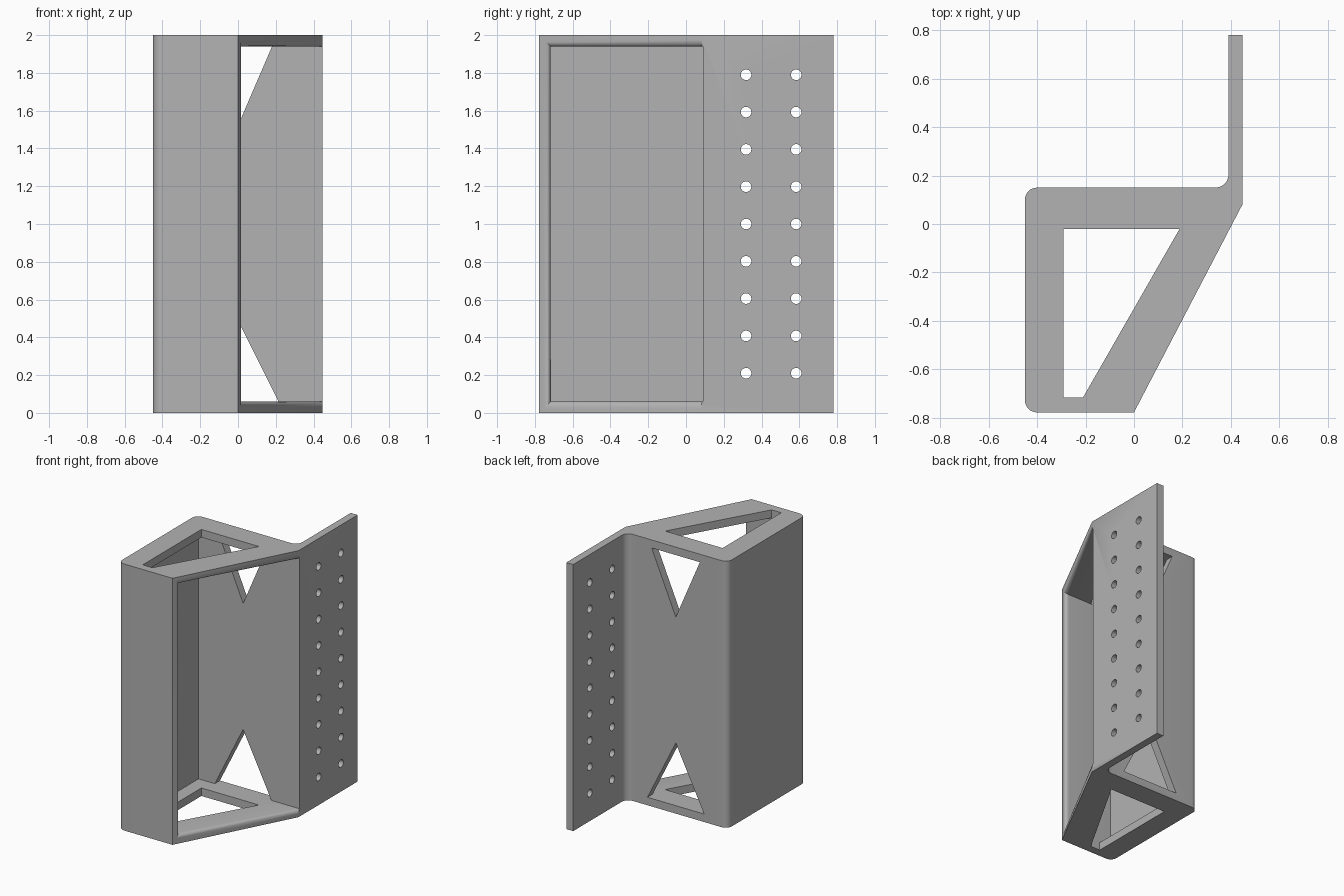
import bpy, bmesh, math
from mathutils import Vector

cube = bpy.data.objects.get("Cube")
if cube:
    bpy.data.objects.remove(cube)

HEIGHT = 2.0
WALL = 0.06
SLANT_A, SLANT_B = Vector((0.0, -0.777)), Vector((0.447, 0.08))

grey = bpy.data.materials.new("plain grey")
grey.use_nodes = True
colour = (0.45, 0.45, 0.45, 1)
grey.diffuse_color = colour
grey.node_tree.nodes["Principled BSDF"].inputs["Base Color"].default_value = colour


def arc(cx, cy, r, start, end, steps=8):
    angles = [math.radians(start + (end - start) * i / steps) for i in range(steps + 1)]
    return [(cx + r * math.cos(a), cy + r * math.sin(a)) for a in angles]


def prism(name, points, start, end, axis="z"):
    """Extrude a profile: (x, y) along z, (x, z) along y or (y, z) along x."""
    def place(p, d):
        return {"z": (p[0], p[1], d), "y": (p[0], d, p[1]), "x": (d, p[0], p[1])}[axis]
    bm = bmesh.new()
    low = [bm.verts.new(place(p, start)) for p in points]
    high = [bm.verts.new(place(p, end)) for p in points]
    bm.faces.new(low)
    bm.faces.new(high)
    for i in range(len(points)):
        j = (i + 1) % len(points)
        bm.faces.new((low[i], low[j], high[j], high[i]))
    bmesh.ops.recalc_face_normals(bm, faces=bm.faces)
    mesh = bpy.data.meshes.new(name)
    bm.to_mesh(mesh)
    bm.free()
    obj = bpy.data.objects.new(name, mesh)
    bpy.context.collection.objects.link(obj)
    return obj


def cut(target, cutters):
    for c in cutters:
        mod = target.modifiers.new("cut", "BOOLEAN")
        mod.operation, mod.solver, mod.object = "DIFFERENCE", "EXACT", c
    bpy.context.view_layer.update()
    graph = bpy.context.evaluated_depsgraph_get()
    mesh = bpy.data.meshes.new_from_object(target.evaluated_get(graph))
    target.modifiers.clear()
    target.data = mesh
    for c in cutters:
        bpy.data.objects.remove(c)


# Outer body with rounded corners and the mounting flange
outline = [tuple(SLANT_A), tuple(SLANT_B), (0.447, 0.78), (0.39, 0.78)]
outline += arc(0.335, 0.205, 0.055, 0, -90)
outline += arc(-0.4, 0.1, 0.05, 90, 180)
outline += arc(-0.4, -0.727, 0.05, 180, 270)
bracket = prism("bracket_body", outline, 0, HEIGHT)

# Hollow inside, open on the slanted side
cavity = prism("cavity_cutter", [(-0.39, -0.717), (0.8, -0.717), (0.8, 0.089), (-0.39, 0.089)],
               WALL, HEIGHT - WALL)
# Keep the flange clear of the cavity
slope = (SLANT_B - SLANT_A).normalized()
cut(bracket, [cavity])

# Rounded inner rim of the opening
bm = bmesh.new()
bm.from_mesh(bracket.data)
normal = Vector((slope.y, -slope.x))


def on_rim(v):
    inside = WALL - 0.001 < v.co.z < HEIGHT - WALL + 0.001
    return inside and abs((v.co.xy - SLANT_A).dot(normal)) < 0.006 and v.co.y < 0.1


rim = [e for e in bm.edges if all(on_rim(v) for v in e.verts)
       and min(v.co.y for v in e.verts) < 0]
bmesh.ops.bevel(bm, geom=rim, offset=0.042, segments=6, profile=0.5, affect="EDGES")
bm.to_mesh(bracket.data)
bm.free()

# Window through both end plates
cutters = [prism("plate_window", [(-0.29, -0.715), (-0.21, -0.715), (0.188, -0.02), (-0.29, -0.02)],
                 -0.1, HEIGHT + 0.1)]
# Triangular windows in the back wall
for name, points in (("upper_window", [(-0.22, 1.94), (0.18, 1.94), (-0.02, 1.475)]),
                     ("lower_window", [(-0.255, 0.06), (0.215, 0.06), (-0.02, 0.53)])):
    cutters.append(prism(name, points, 0.05, 0.3, "y"))
# Two columns of nine screw holes in the flange
for y in (0.318, 0.583):
    for row in range(9):
        ring = arc(y, 0.21 + row * 0.1975, 0.028, 0, 360, 24)[:-1]
        cutters.append(prism("screw_hole", ring, 0.3, 0.6, "x"))
cut(bracket, cutters)

bracket.data.materials.clear()
bracket.data.materials.append(grey)
bpy.ops.object.select_all(action="DESELECT")
bracket.select_set(True)
bpy.context.view_layer.objects.active = bracket
bpy.ops.object.shade_smooth_by_angle(angle=math.radians(30))
